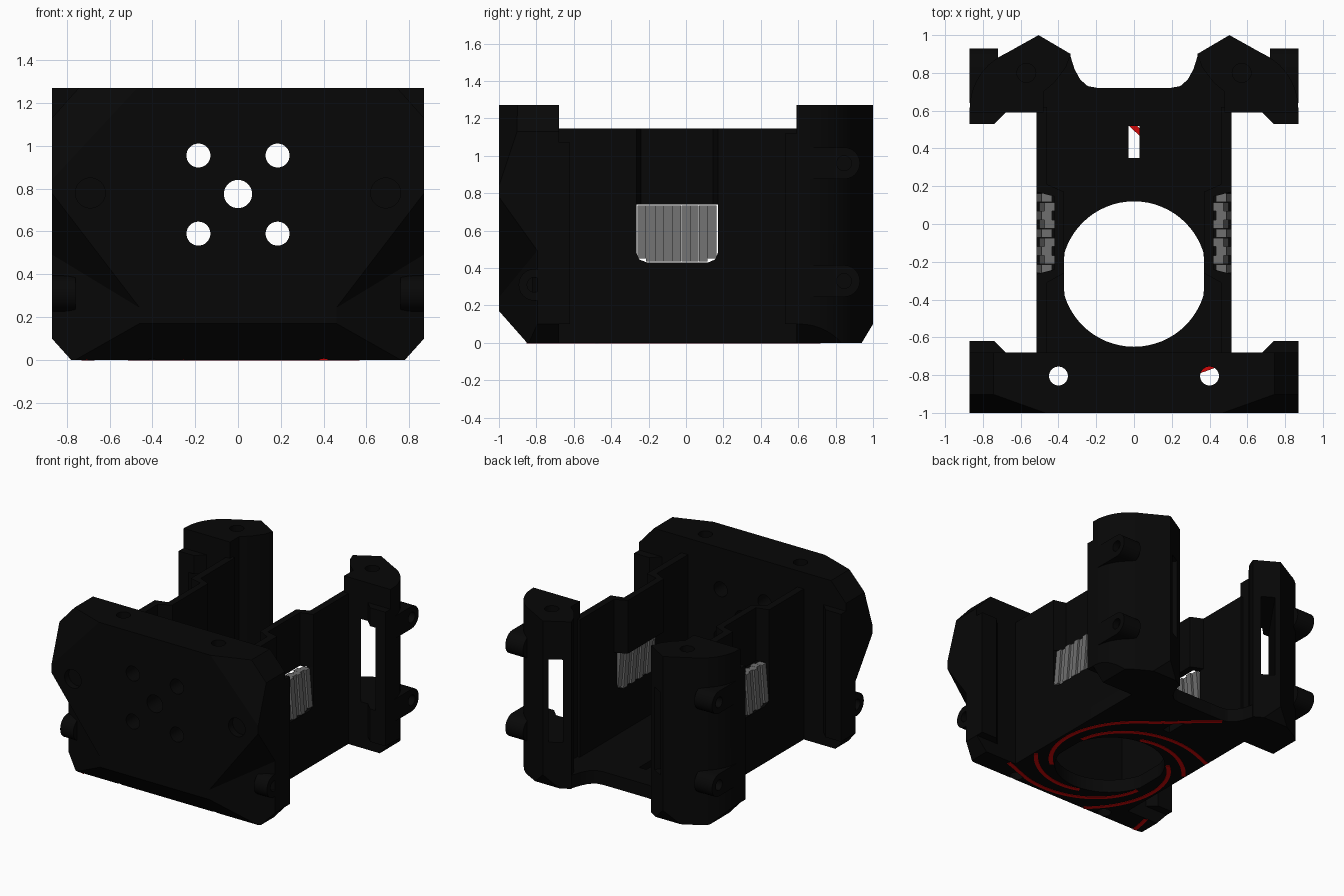
import bpy, bmesh, math
from mathutils import Vector

if "Cube" in bpy.data.objects:
    bpy.data.objects.remove(bpy.data.objects["Cube"])


def material(name, col):
    m = bpy.data.materials.new(name)
    m.diffuse_color = (*col, 1)
    m.use_nodes = True
    m.node_tree.nodes["Principled BSDF"].inputs["Base Color"].default_value = m.diffuse_color
    return m


BLACK = material("matte_black", (0.0022, 0.0022, 0.0022))
GREY = material("grey", (0.16, 0.16, 0.16))
RED = material("red", (0.65, 0.002, 0.002))


def finish(name, bm, mat):
    bmesh.ops.recalc_face_normals(bm, faces=bm.faces)
    me = bpy.data.meshes.new(name)
    bm.to_mesh(me)
    bm.free()
    ob = bpy.data.objects.new(name, me)
    bpy.context.collection.objects.link(ob)
    me.materials.append(mat)
    return ob


def prism(name, pts, lo, hi, axis="z", mat=BLACK, planes=()):
    """Extrude a 2D outline along an axis, then trim it with (point, outward normal) planes."""
    def at(a, b, h):
        return {"z": (a, b, h), "y": (a, h, b), "x": (h, a, b)}[axis]
    bm = bmesh.new()
    low = [bm.verts.new(at(a, b, lo)) for a, b in pts]
    top = [bm.verts.new(at(a, b, hi)) for a, b in pts]
    bm.faces.new(low)
    bm.faces.new(top)
    n = len(pts)
    for i in range(n):
        j = (i + 1) % n
        bm.faces.new((low[i], low[j], top[j], top[i]))
    bmesh.ops.recalc_face_normals(bm, faces=bm.faces)
    for co, no in planes:
        geom = bm.verts[:] + bm.edges[:] + bm.faces[:]
        r = bmesh.ops.bisect_plane(bm, geom=geom, plane_co=co, plane_no=no, clear_outer=True)
        edges = [e for e in r["geom_cut"] if isinstance(e, bmesh.types.BMEdge)]
        if edges:
            bmesh.ops.edgeloop_fill(bm, edges=edges)
    return finish(name, bm, mat)


def circle(a, b, r, n=40):
    return [(a + r * math.cos(2 * math.pi * i / n), b + r * math.sin(2 * math.pi * i / n))
            for i in range(n)]


def cut(ob, *cutters):
    for c in cutters:
        m = ob.modifiers.new("cut", "BOOLEAN")
        m.operation = "DIFFERENCE"
        m.solver = "EXACT"
        m.object = c
        bpy.context.view_layer.objects.active = ob
        bpy.ops.object.modifier_apply(modifier=m.name)
        bpy.data.objects.remove(c)


def flip(pts, s):
    return [(s * a, b) for a, b in pts]


def symmetric(half):
    return half + [(-a, b) for a, b in reversed(half)]


# front plate with clipped corners, upper facets and a bevelled lower front edge
plate = prism("front_plate", symmetric([(.78, 0), (.87, .1), (.87, 1.13), (.745, 1.27)]), -1, -.68, "y",
              planes=[((0, -.85, 0), (0, -.17, -.15))]
              + [((s * .47, -1, 1.27), (s * .43, -1.2, .40)) for s in (1, -1)])
for s in (1, -1):
    # angled lower corner
    cut(plate, prism("corner_cutter", flip([(.46, -1), (.46, -1.1), (1, -1.1), (1, -.73)], s), -.2, 1.2,
                     planes=[((s * .48, -1, .27), (-s * .51, .546, .39))]))
    # vertical bolt hole, blind recess
    cut(plate, prism("bolt_cutter", circle(s * .4, -.805, .05), -.2, 1.5),
        prism("recess_cutter", circle(s * .69, .78, .07), -1.1, -.95, "y"))
for a, b, r in [(0, .775, .066)] + [(x, z, .056) for x in (-.185, .185) for z in (.59, .955)]:
    cut(plate, prism("hole_cutter", circle(a, b, r), -1.2, -.5, "y"))

# floor with the large opening, a vent slot and a curved rear edge
floor = prism("floor", symmetric([(.515, -.69), (.515, .62), (.45, .8), (.34, .9), (.315, .82),
                                  (.285, .765), (.245, .73), (.19, .72)]), 0, .1)
opening = [(max(-.37, min(.37, x)), y) for x, y in circle(0, -.265, .385, 64)]
cut(floor, prism("opening_cutter", opening, -.2, .4),
    prism("slot_cutter", [(-.03, .35), (.03, .35), (.03, .52), (-.03, .52)], -.2, .4))

for s, side in ((1, "right"), (-1, "left")):
    # rear tower
    arc = [(.55 + .32 * math.cos(t), .61 + .32 * math.sin(t))
           for t in [math.radians(66 - 66 * i / 10) for i in range(11)]]
    outline = [(.335, .9), (.505, 1)] + arc + [(.87, .59), (.48, .59), (.48, .7), (.42, .75), (.36, .83)]
    tower = prism(side + "_rear_tower", flip(outline, s), 0, 1.27,
                  planes=[((s * .78, 0, 0), (s * .1, 0, -.09)), ((0, .94, 0), (0, .1, -.06))])
    # diagonal slot through the tower and blind screw hole
    mid, d, w = Vector((.585, .73)), Vector((-.574, .819)), Vector((.819, .574)) * .05
    ends = flip([tuple(p) for p in (mid - d * .5 - w, mid - d * .5 + w, mid + d * .5 + w, mid + d * .5 - w)], s)
    cut(tower, prism("slot_cutter", ends, .35, .98),
        prism("screw_cutter", circle(s * .57, .8, .05), 1.12, 1.4))

    # hooked ribs facing each other on the front plate and tower
    prism(side + "_front_rib", flip([(.68, -.69), (.68, -.68), (.74, -.62), (.87, -.62), (.87, -.69)], s), .1, 1.07)
    rib = prism(side + "_rear_rib", flip([(.68, .6), (.68, .59), (.74, .53), (.87, .53), (.87, .6)], s), .1, 1.12)
    cut(rib, prism("slot_cutter", ends, .35, .98))

    # screw bosses on the outer corners, round towards the back, with blind holes
    for z in (.33, .96):
        nose = [(.845 + .085 * math.cos(t), z + .085 * math.sin(t))
                for t in [math.radians(-90 + 15 * i) for i in range(13)]]
        boss = prism(side + "_rear_boss", nose + [(.64, z + .085), (.64, z - .085)], s * .72, s * .87, "x")
        cut(boss, prism("screw_cutter", circle(.845, z, .04, 20), s * .82, s * .95, "x"))
    boss = prism(side + "_front_boss", circle(-.81, .31, .085, 24), s * .76, s * .87, "x")
    cut(boss, prism("screw_cutter", circle(-.81, .31, .04, 20), s * .82, s * .95, "x"))

    # side wall, set inward above its window
    prism(side + "_wall", [(-.7, 0), (.62, 0), (.62, 1.145), (.17, 1.145), (.17, .48), (.155, .445),
                           (.12, .43), (-.21, .43), (-.25, .445), (-.265, .48), (-.265, 1.145),
                           (-.7, 1.145)], s * .46, s * .515, "x")
    prism(side + "_inset_panel", flip([(.515, -.31), (.515, -.265), (.42, -.24), (.42, .145), (.515, .17),
                                       (.515, .21), (.46, .21), (.37, .17), (.37, -.26), (.46, -.31)], s),
          .74, 1.145)

    # ridged grey grille of leaning slats, every second one set back
    n, y0, y1 = 9, -.26, .163
    step = (y1 - y0) / n
    for i in range(n):
        off = -.015 if i % 2 else 0
        low = .45 if i in (0, n - 1) else .435
        prism(f"{side}_grille_slat_{i}",
              flip([(.46 + off, low), (.515 + off, low), (.49 + off, .734), (.435 + off, .734)], s),
              y0 + i * step, y0 + (i + 1) * step - .001, "y", GREY)


def on_base(x, y):
    x = abs(x)
    if math.hypot(x, y + .265) < .39:
        return False
    return ((x < .517 and -.85 < y < .72) or (x < .782 and -.853 < y < -.68)
            or (.4 < x < .782 and .59 < y < .84))


# red spiral stripes inlaid in the underside, winding fast near the opening
WIND = [(.40, -50), (.45, -20), (.48, 0), (.52, 20), (.56, 38), (.65, 67), (.75, 80), (.9, 90),
        (1.05, 97), (1.3, 105)]


def winding(r):
    for (r0, a0), (r1, a1) in zip(WIND, WIND[1:]):
        if r <= r1:
            return a0 + (a1 - a0) * (r - r0) / (r1 - r0)
    return WIND[-1][1]


bm = bmesh.new()
N = 300
for k in range(6):
    path = []
    for i in range(N + 1):
        r = .40 + .88 * i / N
        a = math.radians(-52 + 60 * k + sum(winding(r + e) for e in (-.03, -.015, 0, .015, .03)) / 5)
        path.append(Vector((r * math.cos(a), -.265 + r * math.sin(a))))
    row = []
    for i, p in enumerate(path):
        t = (path[min(i + 1, N)] - path[max(i - 1, 0)]).normalized()
        side = Vector((-t.y, t.x)) * .015
        row.append((p - side, p + side))
    for (a, b), (c, d) in zip(row, row[1:]):
        if all(on_base(*p) for p in (a, b, c, d)):
            lo = [bm.verts.new((*p, -.003)) for p in (a, b, d, c)]
            hi = [bm.verts.new((*p, .006)) for p in (a, b, d, c)]
            bm.faces.new(lo)
            for i in range(4):
                j = (i + 1) % 4
                bm.faces.new((lo[i], lo[j], hi[j], hi[i]))
bmesh.ops.remove_doubles(bm, verts=bm.verts, dist=.0003)
# drop the walls shared by neighbouring segments
bmesh.ops.delete(bm, geom=[f for f in bm.faces if all(len(e.link_faces) > 2 for e in f.edges
                                                      if abs(e.verts[0].co.z - e.verts[1].co.z) > .001)
                           and abs(f.normal.z) < .5 and f.calc_perimeter() > .06
                           and any(len(e.link_faces) > 2 for e in f.edges)], context="FACES_ONLY")
finish("spiral_stripes", bm, RED)

# smooth the round parts, keep edges crisp
bpy.ops.object.select_all(action="SELECT")
bpy.context.view_layer.objects.active = plate
bpy.ops.object.shade_smooth_by_angle(angle=math.radians(25))
